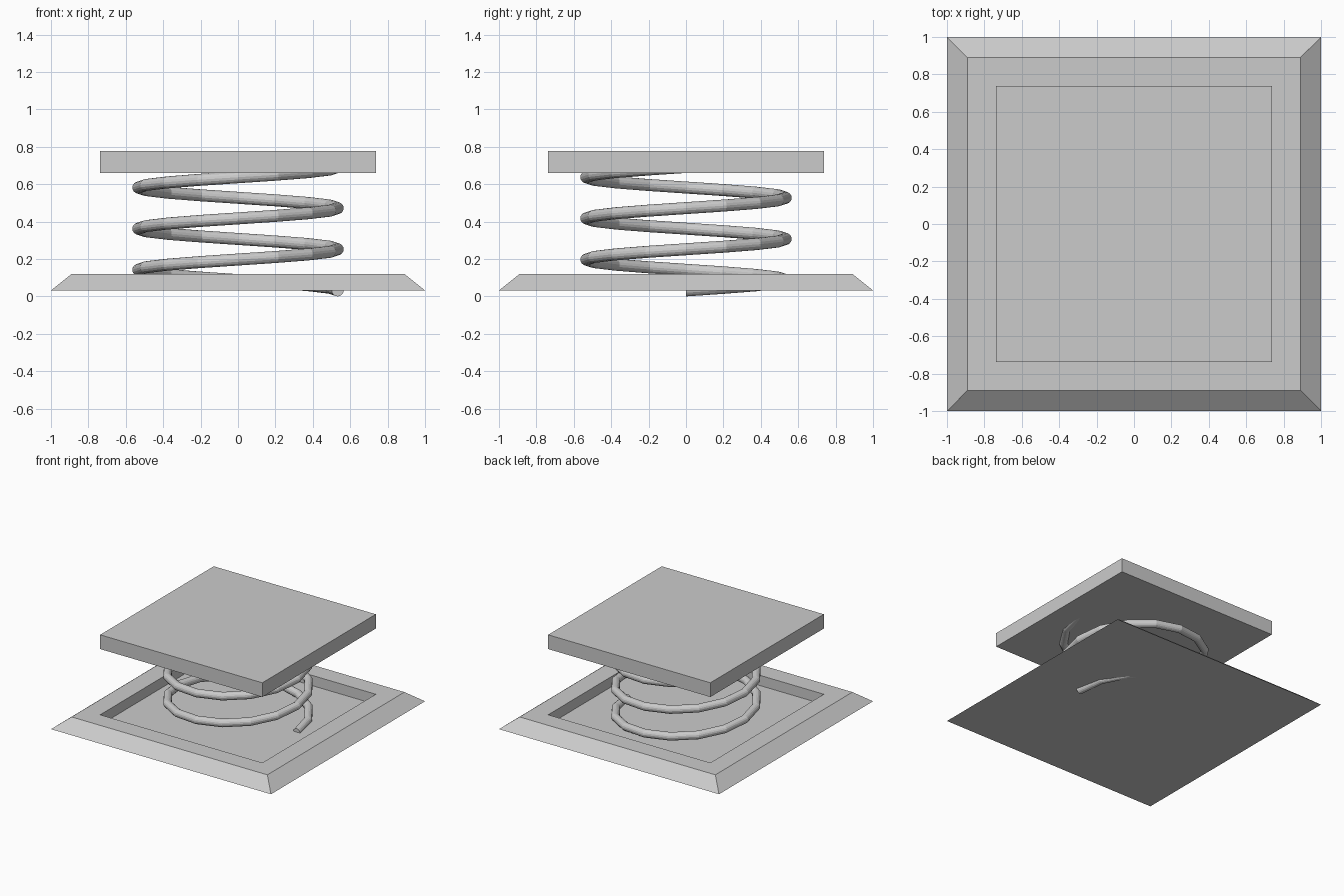
import bpy, bmesh
from math import cos, sin, pi

if "Cube" in bpy.data.objects:
    bpy.data.objects.remove(bpy.data.objects["Cube"])


def finish(name, bm):
    bmesh.ops.recalc_face_normals(bm, faces=bm.faces)
    mesh = bpy.data.meshes.new(name)
    bm.to_mesh(mesh)
    bm.free()
    obj = bpy.data.objects.new(name, mesh)
    bpy.context.collection.objects.link(obj)
    return obj


def square_stack(name, profile):
    """Stack of (half width, height) squares, closed at both ends."""
    bm = bmesh.new()
    rings = [[bm.verts.new((sx * r, sy * r, z))
              for sx, sy in ((-1, -1), (1, -1), (1, 1), (-1, 1))]
             for r, z in profile]
    for a, b in zip(rings, rings[1:]):
        for i in range(4):
            j = (i + 1) % 4
            bm.faces.new((a[i], a[j], b[j], b[i]))
    bm.faces.new(rings[0])
    bm.faces.new(rings[-1])
    return finish(name, bm)


def coil(name, radius, tube, z0, pitch, turns, steps=16, sides=16):
    """Circle in a vertical plane, screwed around z."""
    bm = bmesh.new()
    rings = []
    for s in range(turns * steps + 1):
        a = 2 * pi * s / steps
        ring = []
        for k in range(sides):
            t = 2 * pi * k / sides
            r = radius + tube * cos(t)
            ring.append(bm.verts.new((r * cos(a), r * sin(a),
                                      z0 + pitch * s / steps + tube * sin(t))))
        rings.append(ring)
    for a, b in zip(rings, rings[1:]):
        for i in range(sides):
            j = (i + 1) % sides
            bm.faces.new((a[i], a[j], b[j], b[i]))
    bm.faces.new(rings[0])
    bm.faces.new(rings[-1])
    return finish(name, bm)


# Bevelled base tray with a deep square recess
square_stack("base_tray", [(1.0, 0.032), (0.89, 0.12), (0.737, 0.12), (0.737, 0.036)])

# Spring that runs from below the base into the pad
coil("spring", 0.533, 0.032, 0.032, 0.22, 3)

# Square launch pad on top
square_stack("top_pad", [(0.737, 0.66), (0.737, 0.777)])
